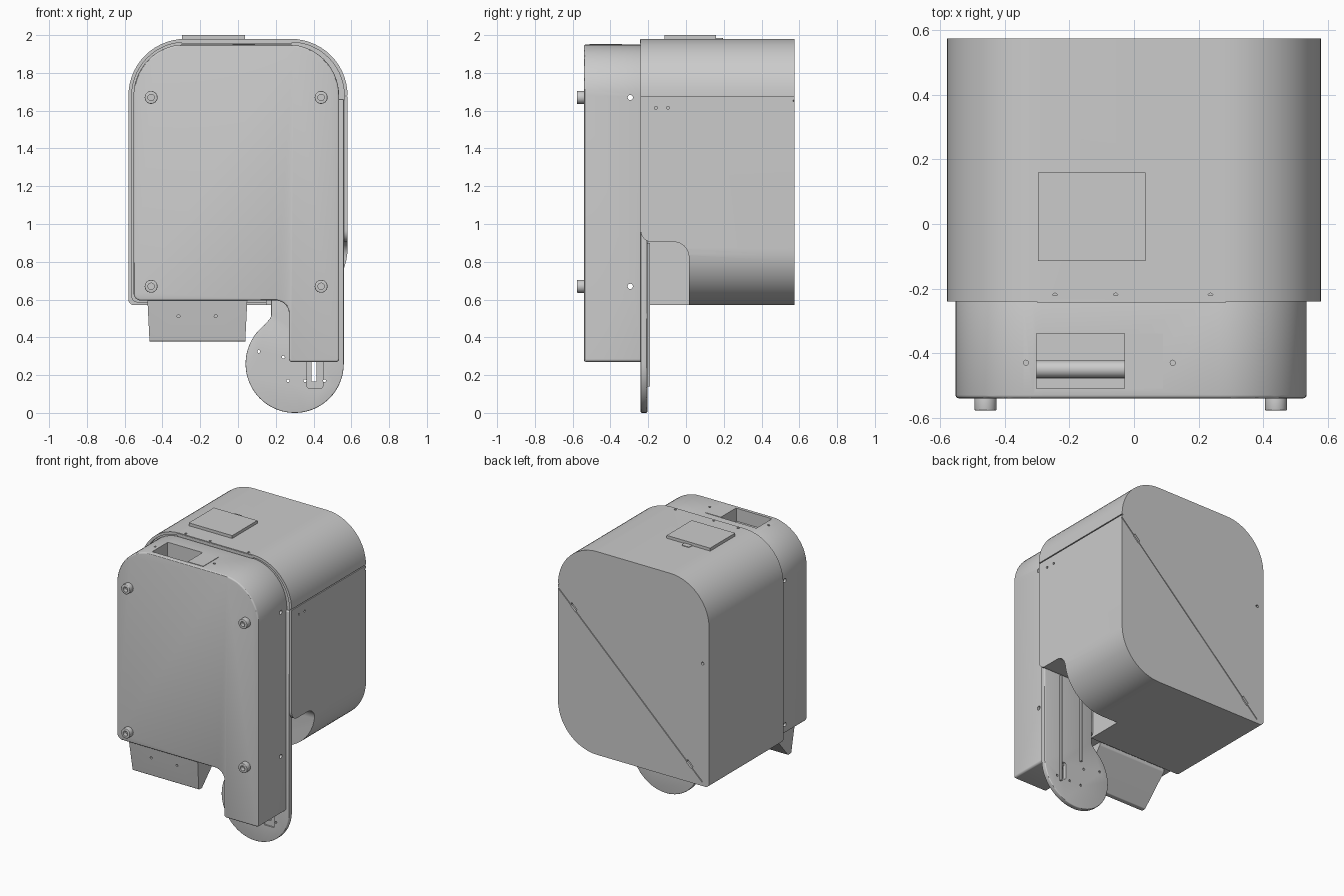
import bpy, bmesh, math
from mathutils import Vector

cube = bpy.data.objects.get("Cube")
if cube:
    bpy.data.objects.remove(cube, do_unlink=True)

grey = bpy.data.materials.new("light_grey")
grey.use_nodes = True
COLOUR = (0.6, 0.6, 0.6, 1)
grey.diffuse_color = COLOUR
grey.node_tree.nodes["Principled BSDF"].inputs["Base Color"].default_value = COLOUR


def rounded(corners, steps=14):
    """Outline from (u, v, radius) corners, each rounded by an arc."""
    out = []
    for i, c in enumerate(corners):
        p = Vector(c[:2])
        r = c[2] if len(c) > 2 else 0
        if not r:
            out.append(p)
            continue
        a = (Vector(corners[i - 1][:2]) - p).normalized()
        b = (Vector(corners[(i + 1) % len(corners)][:2]) - p).normalized()
        half = a.angle(b) / 2
        centre = p + (a + b).normalized() * r / math.sin(half)
        s = p + a * r / math.tan(half) - centre
        e = p + b * r / math.tan(half) - centre
        turn = math.pi - 2 * half
        for k in range(steps + 1):
            t = k / steps
            d = (s * math.sin((1 - t) * turn) + e * math.sin(t * turn)) / math.sin(turn)
            out.append(centre + d)
    return out


PLACE = {
    "x": lambda u, v, w: (w, u, v),
    "y": lambda u, v, w: (u, w, v),
    "z": lambda u, v, w: (u, v, w),
}


def apply(ob, mod):
    bpy.context.view_layer.objects.active = ob
    bpy.ops.object.modifier_apply(modifier=mod.name)


def prism(name, corners, axis, lo, hi, bevel=0):
    """Extrude a rounded outline along an axis."""
    bm = bmesh.new()
    pts = rounded(corners)
    verts = [bm.verts.new(PLACE[axis](p.x, p.y, lo)) for p in pts]
    face = bm.faces.new(verts)
    new = bmesh.ops.extrude_face_region(bm, geom=[face])["geom"]
    shift = Vector(PLACE[axis](0, 0, hi - lo))
    bmesh.ops.translate(bm, vec=shift, verts=[g for g in new if isinstance(g, bmesh.types.BMVert)])
    bmesh.ops.recalc_face_normals(bm, faces=bm.faces)
    mesh = bpy.data.meshes.new(name)
    bm.to_mesh(mesh)
    bm.free()
    ob = bpy.data.objects.new(name, mesh)
    bpy.context.collection.objects.link(ob)
    mesh.materials.append(grey)
    if bevel:
        m = ob.modifiers.new("bevel", "BEVEL")
        m.width, m.segments, m.limit_method, m.angle_limit = bevel, 3, "ANGLE", math.radians(60)
        apply(ob, m)
    return ob


def rect(u0, u1, v0, v1, r=0):
    return [(u0, v0, r), (u1, v0, r), (u1, v1, r), (u0, v1, r)]


def circle(u, v, r, n=24):
    return [(u + r * math.cos(k * math.tau / n), v + r * math.sin(k * math.tau / n)) for k in range(n)]


def cut(ob, *shape):
    """Cut a prism out of an object."""
    tool = prism("cutter", *shape)
    tool.hide_render = True
    m = ob.modifiers.new("cut", "BOOLEAN")
    m.operation, m.solver, m.object = "DIFFERENCE", "EXACT", tool
    apply(ob, m)
    bpy.data.objects.remove(tool, do_unlink=True)


# Main housing: one sharp lower corner, three large round ones
def housing(inset):
    e, r = 0.58 - inset, 0.3 - inset
    return [(-e, 0.57 + inset, 0.03), (e, 0.57 + inset, r), (e, 1.98 - inset, r), (-e, 1.98 - inset, r)]


body = prism("housing", housing(0), "y", -0.24, 0.575)
cut(body, housing(0.018), "y", -0.3, -0.225)
# Bay in the lower side of the housing
cut(body, [(-0.26, 0.4), (0.015, 0.4), (0.015, 0.905, 0.08), (-0.24, 0.905, 0.06),
           (-0.24, 0.98), (-0.26, 0.98)], "x", 0.15, 0.7)
# Seams between the two shell halves
cut(body, rect(-0.3, 0.6, 1.674, 1.681), "x", 0.572, 0.6)
cut(body, [(0.6, 1.675), (-0.53, 0.6), (-0.526, 0.595), (0.6, 1.667)], "y", 0.567, 0.6)
for x, z in ((0.46, 1.545), (-0.43, 0.695)):
    cut(body, [(x - 0.025, z - 0.008), (x - 0.015, z - 0.03), (x + 0.025, z + 0.008), (x + 0.015, z + 0.03)],
        "y", 0.56, 0.6)
# Screw holes in the housing
cut(body, circle(-0.53, 1.42, 0.01, 12), "y", 0.55, 0.6)
for y in (-0.16, -0.095):
    cut(body, circle(y, 1.615, 0.008, 12), "x", 0.55, 0.6)
for x, y in ((-0.13, 0.178), (-0.245, -0.222), (-0.057, -0.222), (0.237, -0.222)):
    cut(body, circle(x, y, 0.008, 12), "z", 1.965, 2)

# Top joining tab and raised hatch
tab = prism("joining_tab", rect(-0.3, 0.285, 1.955, 1.976), "y", -0.243, -0.22)
hatch = prism("top_hatch", rect(-0.297, 0.036, -0.115, 0.16), "z", 1.975, 2.0)
lip = prism("hatch_lip", rect(-0.16, -0.1, 0.155, 0.195, 0.01), "z", 1.975, 1.984)

# Front module with its downward leg
module = prism("front_module", [
    (-0.553, 0.595, 0.04), (0.27, 0.595, 0.07), (0.27, 0.27, 0.015), (0.535, 0.27, 0.015),
    (0.535, 1.95, 0.27), (-0.553, 1.95, 0.27)], "y", -0.54, -0.222, 0.01)
cut(module, rect(-0.302, -0.03, -0.51, -0.34), "z", 1.72, 2)
for z in (0.67, 1.67):
    cut(module, circle(-0.295, z, 0.014, 16), "x", -0.7, 0.7)
for x, y in ((-0.335, -0.43), (0.12, -0.43), (0.022, -0.445)):
    cut(module, circle(x, y, 0.008, 12), "z", 1.93, 2)
cover = prism("opening_cover", rect(-0.03, 0.09, -0.51, -0.34), "z", 1.945, 1.953)
roller = prism("inner_roller", circle(-0.45, 1.85, 0.027), "x", -0.31, -0.025)
ledge = prism("inner_ledge", rect(-0.31, -0.025, -0.515, -0.478), "z", 1.82, 1.86)

# Four feet with socket recesses
for side, x in (("right", -0.46), ("left", 0.44)):
    for level, z in (("lower", 0.67), ("upper", 1.67)):
        foot = prism(f"{level}_{side}_foot", circle(x, z, 0.034), "y", -0.578, -0.53, 0.004)
        cut(foot, circle(x, z, 0.017, 16), "y", -0.6, -0.55)

# Round-ended arm plate behind the leg
arc = [(0.3 + 0.26 * math.cos(a), 0.26 + 0.26 * math.sin(a))
       for a in (math.radians(128 + 232 * k / 48) for k in range(49))]
arm = prism("arm_plate", arc + [(0.56, 1.66), (0.175, 1.66), (0.175, 0.505, 0.04)],
            "y", -0.24, -0.205, 0.006)
cut(arm, rect(0.388, 0.416, 0.165, 0.285, 0.01), "y", -0.3, -0.1)
cut(arm, rect(0.365, 0.45, 0.13, 0.3, 0.015), "y", -0.3, -0.23)
for x, z in ((0.11, 0.325), (0.24, 0.295), (0.265, 0.17), (0.355, 0.17), (0.458, 0.17)):
    cut(arm, circle(x, z, 0.008, 12), "y", -0.3, -0.1)
rib_a = prism("long_rib", rect(0.427, 0.44, 0.14, 0.9), "y", -0.21, -0.19)
rib_b = prism("short_rib", rect(0.262, 0.274, 0.34, 0.9), "y", -0.21, -0.19)

# Tapered wedge box hanging under the module
wedge = prism("wedge_box", [(-0.515, 0.61), (-0.485, 0.378, 0.01), (-0.45, 0.378, 0.01),
                            (-0.275, 0.575, 0.015), (-0.275, 0.61)], "x", -0.48, 0.05)
for v in wedge.data.vertices:
    v.co.x += (0.61 - v.co.z) * 0.05 * (1 if v.co.x < -0.2 else -1)
for x in (-0.315, -0.118):
    cut(wedge, circle(x, 0.512, 0.008, 12), "y", -0.6, -0.48)

# Smooth curves, sharp edges
for ob in bpy.context.scene.objects:
    ob.select_set(ob.type == "MESH")
bpy.context.view_layer.objects.active = body
bpy.ops.object.shade_smooth_by_angle(angle=math.radians(30))
bpy.ops.object.select_all(action="DESELECT")
